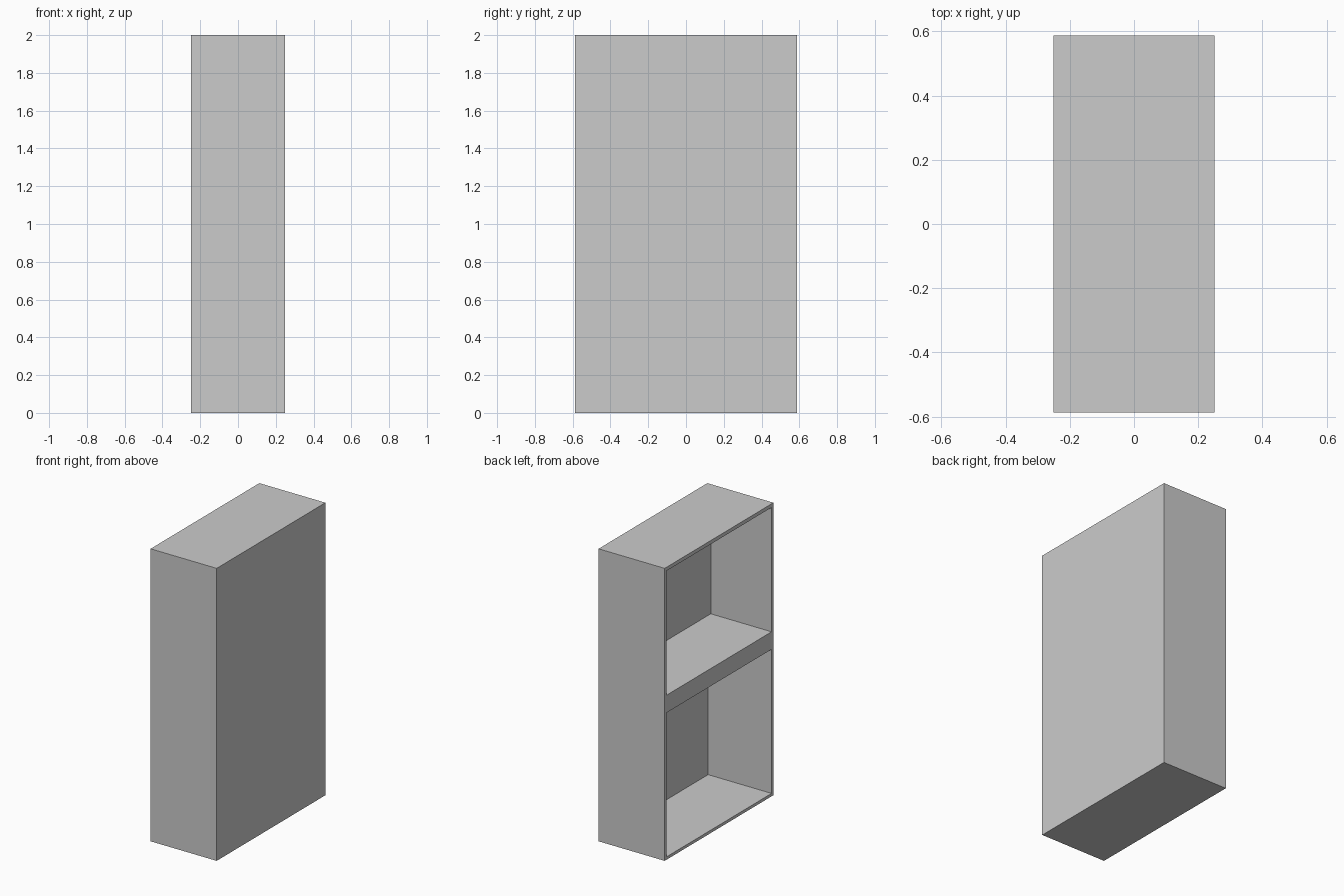
import bpy

if "Cube" in bpy.data.objects:
    bpy.data.objects.remove(bpy.data.objects["Cube"])

X, Y, H = 0.25, 0.5875, 2.0   # half depth, half width, height
WALL = 0.02


def box(name, x0, x1, y0, y1, z0, z1):
    bpy.ops.mesh.primitive_cube_add(
        size=1, location=((x0 + x1) / 2, (y0 + y1) / 2, (z0 + z1) / 2))
    ob = bpy.context.object
    ob.name = name
    ob.scale = (x1 - x0, y1 - y0, z1 - z0)
    bpy.ops.object.transform_apply(location=True, rotation=False, scale=True)
    return ob


# Cabinet body
cabinet = box("cabinet", -X, X, -Y, Y, 0, H)

# Two compartments open on the -x side: (name, bottom, top, back panel thickness)
compartments = [
    ("lower_compartment", WALL, 1.005, 0.02),
    ("upper_compartment", 1.125, H - 0.025, 0.04),
]
for name, z0, z1, back in compartments:
    cutter = box(name + "_cutter", -X - 0.1, X - back, -Y + WALL, Y - WALL, z0, z1)
    cutter.hide_render = True
    mod = cabinet.modifiers.new(name, "BOOLEAN")
    mod.operation = "DIFFERENCE"
    mod.solver = "EXACT"
    mod.object = cutter
    bpy.context.view_layer.objects.active = cabinet
    bpy.ops.object.modifier_apply(modifier=mod.name)
    bpy.data.objects.remove(cutter, do_unlink=True)
